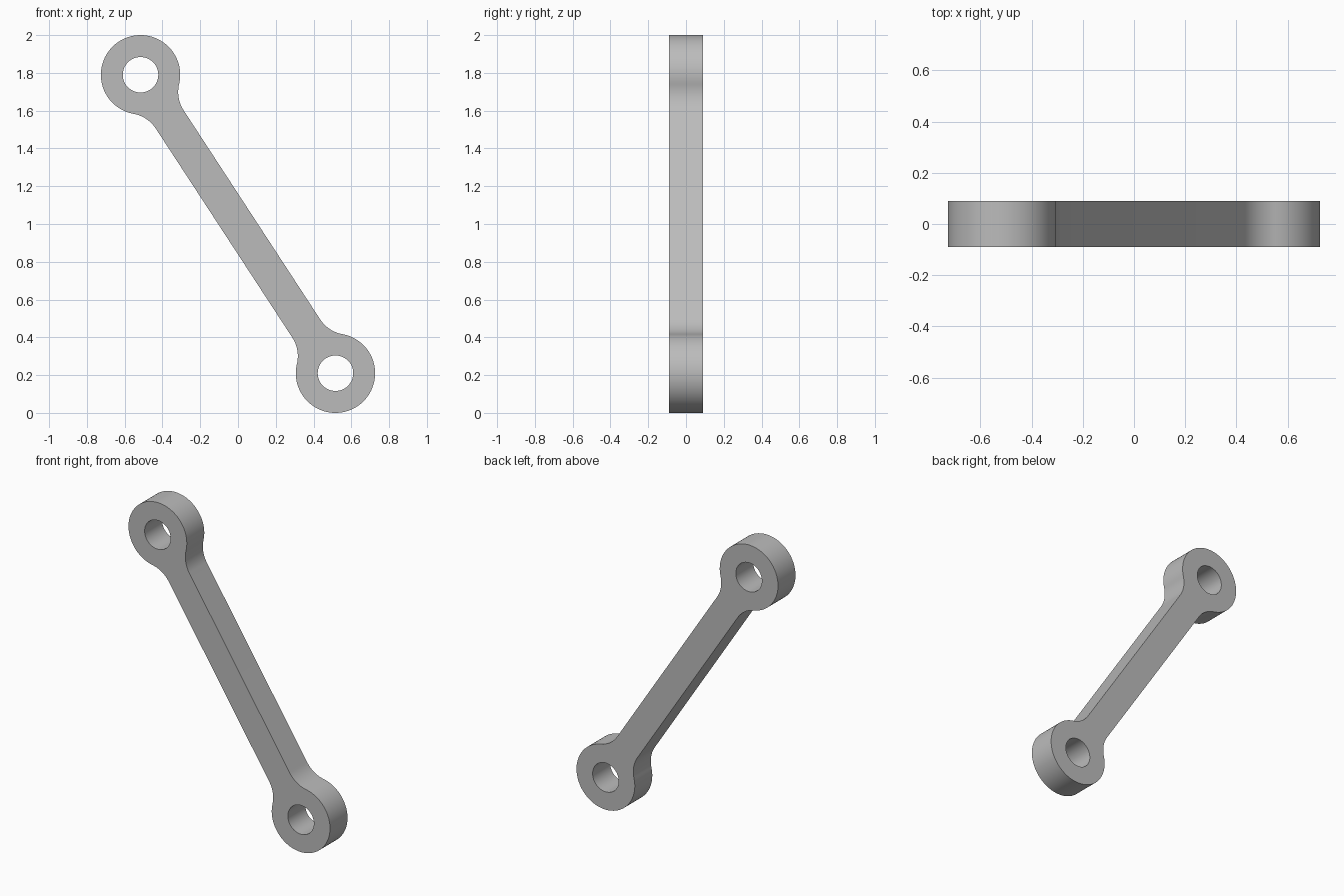
import bpy, bmesh, math
from mathutils import Vector

cube = bpy.data.objects.get("Cube")
if cube:
    bpy.data.objects.remove(cube)

END = Vector((0.516, 0, -0.79))       # eye centre relative to the middle of the link
RING, HOLE, HALF_BAR, HALF_DEPTH = 0.21, 0.094, 0.088, 0.09
FILLET = 0.18
reach = END.length
axis = END.normalized()
side = Vector((-axis.z, 0, axis.x))
centre = Vector((0, 0, 1))


def arc(u, v, radius, start, stop, steps):
    return [(u + radius * math.cos(start + (stop - start) * i / steps),
             v + radius * math.sin(start + (stop - start) * i / steps))
            for i in range(steps + 1)]


# Outline of one end: fillet, eye, fillet; the other end is a half turn of it
rise = HALF_BAR + FILLET
back = math.sqrt((RING + FILLET) ** 2 - rise ** 2)
angle = math.atan2(rise, back)
end = arc(reach - back, -rise, FILLET, math.pi / 2, angle, 14)
end += arc(reach, 0, RING, angle - math.pi, math.pi - angle, 72)[1:-1]
end += arc(reach - back, rise, FILLET, -angle, -math.pi / 2, 14)
outline = end + [(-u, -v) for u, v in end]
holes = [arc(s * reach, 0, HOLE, 0, 2 * math.pi, 64)[:-1] for s in (1, -1)]

# Flat plate with two holes, extruded to its thickness
bm = bmesh.new()
edges = []
for loop in [outline] + holes:
    verts = [bm.verts.new(centre + axis * u + side * v - Vector((0, HALF_DEPTH, 0)))
             for u, v in loop]
    edges += [bm.edges.new((a, b)) for a, b in zip(verts, verts[1:] + verts[:1])]
bmesh.ops.triangle_fill(bm, edges=edges, use_beauty=True, normal=(0, -1, 0))
extruded = bmesh.ops.extrude_face_region(bm, geom=bm.faces[:], use_keep_orig=True)
bmesh.ops.translate(bm, vec=(0, 2 * HALF_DEPTH, 0),
                    verts=[g for g in extruded["geom"] if isinstance(g, bmesh.types.BMVert)])
bmesh.ops.recalc_face_normals(bm, faces=bm.faces[:])
mesh = bpy.data.meshes.new("link_arm")
bm.to_mesh(mesh)
bm.free()
link = bpy.data.objects.new("link_arm", mesh)
bpy.context.collection.objects.link(link)

# Plain grey material
grey = bpy.data.materials.new("grey")
grey.use_nodes = True
colour = (0.5, 0.5, 0.5, 1)
grey.diffuse_color = colour
grey.node_tree.nodes["Principled BSDF"].inputs["Base Color"].default_value = colour
mesh.materials.append(grey)

# Smooth rounded walls, sharp rims
bpy.ops.object.select_all(action="DESELECT")
link.select_set(True)
bpy.context.view_layer.objects.active = link
bpy.ops.object.shade_smooth_by_angle(angle=math.radians(30))
